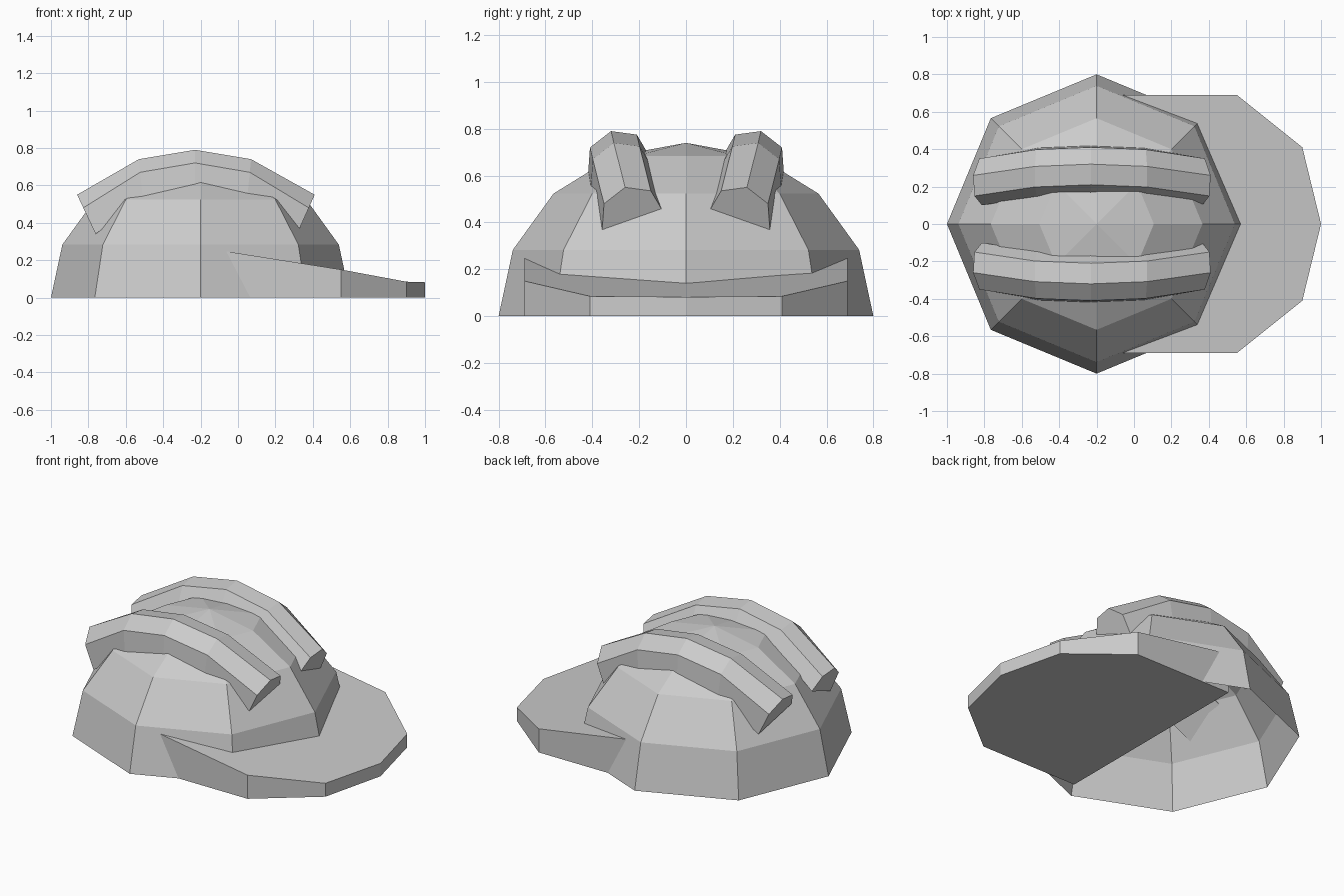
import bpy, bmesh, math

if "Cube" in bpy.data.objects:
    bpy.data.objects.remove(bpy.data.objects["Cube"])


def make_object(name, verts, faces):
    mesh = bpy.data.meshes.new(name)
    bm = bmesh.new()
    vs = [bm.verts.new(v) for v in verts]
    for f in faces:
        bm.faces.new([vs[i] for i in f])
    bmesh.ops.recalc_face_normals(bm, faces=bm.faces)
    bm.to_mesh(mesh)
    bm.free()
    obj = bpy.data.objects.new(name, mesh)
    bpy.context.collection.objects.link(obj)
    return obj


def loft(name, rings):
    # Closed solid through equal-sized rings
    n, m = len(rings[0]), len(rings)
    verts = [v for ring in rings for v in ring]
    faces = [(r * n + i, r * n + (i + 1) % n, (r + 1) * n + (i + 1) % n, (r + 1) * n + i)
             for r in range(m - 1) for i in range(n)]
    faces += [tuple(range(n)), tuple(range((m - 1) * n, m * n))]
    return make_object(name, verts, faces)


# Dome: open eight-sided half sphere
verts, faces = [], []
for r in range(4):
    a = math.radians(22.5 * r)
    for i in range(8):
        t = math.radians(45 * i)
        verts.append((-0.2 + 0.8 * math.cos(a) * math.cos(t),
                      0.8 * math.cos(a) * math.sin(t), 0.74 * math.sin(a)))
verts.append((-0.2, 0, 0.74))
for i in range(8):
    j = (i + 1) % 8
    faces += [(r * 8 + i, r * 8 + j, r * 8 + 8 + j, r * 8 + 8 + i) for r in range(3)]
    faces.append((24 + i, 24 + j, 32))
dome = make_object("dome", verts, faces)
# Faces point outward on the open shell
if dome.data.polygons[0].normal.x < 0:
    dome.data.flip_normals()

# Brim: sloping slab with a faceted front edge
half = [(-0.13, 0.69, 0.258), (0.55, 0.69, 0.15), (0.9, 0.41, 0.085)]
outline = half + [(1.0, 0, 0.082)] + [(x, -y, z) for x, y, z in reversed(half)]
loft("brim", [[(x, y, 0) for x, y, z in outline], outline])

# Ridges: bevelled section swept over the dome, mirrored front to back
section = [(-0.32, 0.79), (-0.21, 0.775), (-0.16, 0.69), (-0.42, 0.58), (-0.41, 0.72)]
# Each station: x, inward shift, drop, end tilt
stations = [(-0.63, 0.06, 0.24, -0.47), (-0.3, 0.012, 0.05, -0.1), (0, 0, 0, 0),
            (0.3, 0.012, 0.05, 0.1), (0.64, 0.06, 0.24, 0.45)]
for name, side in (("front_ridge", 1), ("back_ridge", -1)):
    loft(name, [[(-0.23 + x - tilt * (0.79 - z), side * (y + dy), z - dz) for y, z in section]
                for x, dy, dz, tilt in stations])
